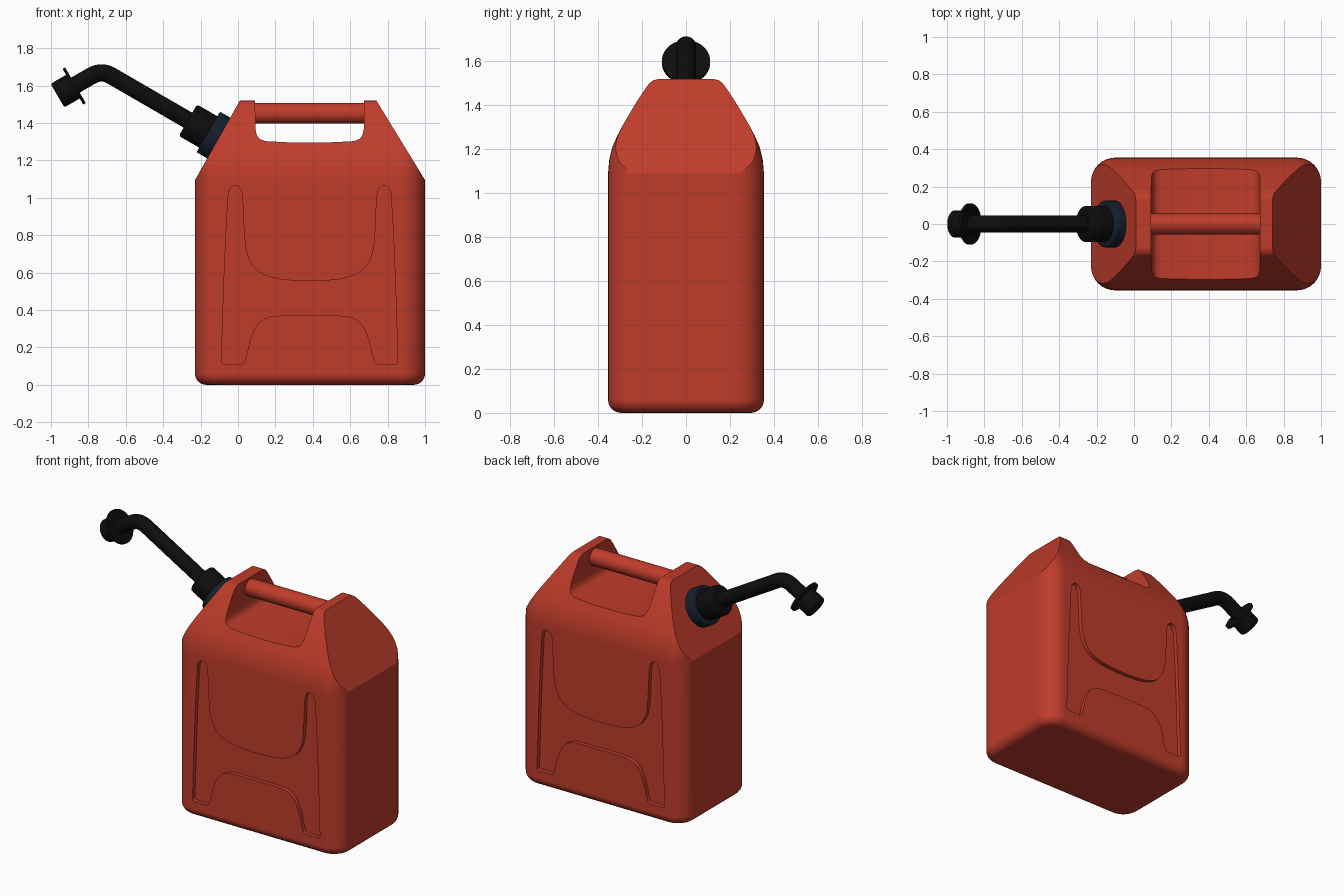
import bpy, bmesh, math
from mathutils import Vector

if "Cube" in bpy.data.objects:
    bpy.data.objects.remove(bpy.data.objects["Cube"])

CX, HX = 0.385, 0.615          # body centre and half length


def material(name, rgb):
    m = bpy.data.materials.new(name)
    m.diffuse_color = (*rgb, 1)
    m.use_nodes = True
    m.node_tree.nodes["Principled BSDF"].inputs["Base Color"].default_value = m.diffuse_color
    return m


red = material("red_plastic", (0.52, 0.045, 0.024))
black = material("black_plastic", (0.004, 0.004, 0.004))
navy = material("dark_blue_plastic", (0.008, 0.014, 0.028))


def finish(bm, name, mat):
    bmesh.ops.recalc_face_normals(bm, faces=bm.faces)
    me = bpy.data.meshes.new(name)
    bm.to_mesh(me)
    bm.free()
    ob = bpy.data.objects.new(name, me)
    bpy.context.collection.objects.link(ob)
    if mat:
        me.materials.append(mat)
    return ob


def activate(ob):
    bpy.ops.object.select_all(action='DESELECT')
    ob.select_set(True)
    bpy.context.view_layer.objects.active = ob


def smooth(ob, angle=32):
    activate(ob)
    bpy.ops.object.shade_smooth_by_angle(angle=math.radians(angle))


def loft(rings, name, mat):
    bm = bmesh.new()
    vs = [[bm.verts.new(p) for p in ring] for ring in rings]
    n = len(vs[0])
    for a, b in zip(vs, vs[1:]):
        for i in range(n):
            bm.faces.new((a[i], a[(i + 1) % n], b[(i + 1) % n], b[i]))
    bm.faces.new(vs[0])
    bm.faces.new(vs[-1])
    return finish(bm, name, mat)


def rounded_rect(hx, hy, r, z, steps=8):
    ring = []
    for q, (sx, sy) in enumerate(((1, 1), (-1, 1), (-1, -1), (1, -1))):
        for i in range(steps + 1):
            a = math.pi / 2 * (q + i / steps)
            ring.append((CX + sx * (hx - r) + r * math.cos(a),
                         sy * (hy - r) + r * math.sin(a), z))
    return ring


def prism(outline, y0, y1, name):
    return loft([[(x, y, z) for x, z in outline] for y in (y0, y1)], name, None)


def mirrored(half, cx=0.383):
    return half + [(2 * cx - x, z) for x, z in reversed(half)]


def chaikin(pts, rounds=2):
    for _ in range(rounds):
        out = []
        for (ax, az), (bx, bz) in zip(pts, pts[1:] + pts[:1]):
            out += [(0.75 * ax + 0.25 * bx, 0.75 * az + 0.25 * bz),
                    (0.25 * ax + 0.75 * bx, 0.25 * az + 0.75 * bz)]
        pts = out
    return pts


def cut(ob, cutter):
    m = ob.modifiers.new("cut", 'BOOLEAN')
    m.operation, m.solver, m.object = 'DIFFERENCE', 'EXACT', cutter
    activate(ob)
    bpy.ops.object.modifier_apply(modifier=m.name)
    bpy.data.objects.remove(cutter)


# Body: rounded base, straight walls, shoulders curving in
R, B = 0.13, 0.06
rings = []
for i in range(7):
    a = math.pi / 2 * i / 6
    inset = B * (1 - math.sin(a))
    rings.append(rounded_rect(HX - inset, 0.355 - inset, R - inset, B * (1 - math.cos(a))))
for hy, z in ((0.355, 1.09), (0.35, 1.15), (0.335, 1.212), (0.313, 1.262), (0.288, 1.31),
              (0.235, 1.4), (0.195, 1.462), (0.168, 1.5), (0.15, 1.514), (0.125, 1.52)):
    rings.append(rounded_rect(HX, hy, min(R, hy - 0.005), z))
body = loft(rings, "can_body", red)

# Sloping ends
bm = bmesh.new()
bm.from_mesh(body.data)
for co, no in (((-0.23, 0, 1.095), (-0.425, 0, 0.24)), ((1.0, 0, 1.095), (0.425, 0, 0.26))):
    res = bmesh.ops.bisect_plane(bm, geom=bm.verts[:] + bm.edges[:] + bm.faces[:], dist=1e-5,
                                 plane_co=co, plane_no=no, clear_outer=True)
    bmesh.ops.holes_fill(bm, edges=[e for e in bm.edges if e.is_boundary], sides=0)
bmesh.ops.recalc_face_normals(bm, faces=bm.faces)
bm.to_mesh(body.data)
bm.free()

# Handle opening
cut(body, prism(mirrored([(0.09, 1.7), (0.093, 1.37), (0.1, 1.335), (0.115, 1.315),
                          (0.145, 1.303), (0.3, 1.295)]), -0.6, 0.6, "opening_cutter"))

# H-shaped recess on both broad sides
lower = [(0.24, 0.371), (0.165, 0.366), (0.11, 0.335), (0.07, 0.265), (0.045, 0.155),
         (0.03, 0.11), (0.0, 0.11), (-0.06, 0.11), (-0.088, 0.112), (-0.088, 0.15)]
upper = [(-0.072, 0.65), (-0.055, 0.98), (-0.048, 1.05), (-0.015, 1.07), (0.018, 1.05),
         (0.026, 0.98), (0.033, 0.78), (0.05, 0.68), (0.1, 0.605), (0.2, 0.565), (0.33, 0.555)]
outline = chaikin(mirrored(lower + upper))
for s in (-1, 1):
    cut(body, prism(outline, s * 0.328, s * 0.5, "recess_cutter"))
smooth(body)
wn = body.modifiers.new("even_shading", 'WEIGHTED_NORMAL')
wn.keep_sharp = True


def rod(name, p0, p1, r, mat, bevel=0.0, sides=40):
    """Cylinder between two points, with optional rounded rims."""
    p0, p1 = Vector(p0), Vector(p1)
    bm = bmesh.new()
    bmesh.ops.create_cone(bm, cap_ends=True, segments=sides, radius1=r, radius2=r,
                          depth=(p1 - p0).length)
    if bevel:
        rims = [e for e in bm.edges if abs(e.verts[0].co.z - e.verts[1].co.z) < 1e-6]
        bmesh.ops.bevel(bm, geom=rims, offset=bevel, segments=3, profile=0.5, affect='EDGES')
    rot = (p1 - p0).to_track_quat('Z', 'Y').to_matrix().to_4x4()
    bmesh.ops.transform(bm, matrix=rot, verts=bm.verts)
    bmesh.ops.translate(bm, vec=(p0 + p1) / 2, verts=bm.verts)
    ob = finish(bm, name, mat)
    smooth(ob)
    return ob


rod("grip_bar", (0.08, 0, 1.452), (0.68, 0, 1.452), 0.056, red)

# Spout, square to the left slope
root, up = Vector((-0.103, 0, 1.32)), Vector((-0.866, 0, 0.5))
bend, down = Vector((-0.73, 0, 1.683)), Vector((-0.866, 0, -0.5))
rod("spout_collar", root - up * 0.02, root + up * 0.065, 0.125, navy, 0.008)
rod("spout_cap", root + up * 0.05, root + up * 0.19, 0.097, black, 0.014)

# Bent pipe swept along a rounded corner
a, b = bend - up * 0.06, bend + down * 0.06
path = [root + up * 0.15]
path += [a.lerp(bend, t / 8).lerp(bend.lerp(b, t / 8), t / 8) for t in range(9)]
path.append(bend + down * 0.2)
rings = []
for i, p in enumerate(path):
    d = (path[min(i + 1, len(path) - 1)] - path[max(i - 1, 0)]).normalized()
    side = Vector((0, 1, 0))
    nrm = d.cross(side)
    rings.append([p + 0.046 * (side * math.cos(k * math.tau / 32) + nrm * math.sin(k * math.tau / 32))
                  for k in range(32)])
smooth(loft(rings, "spout_pipe", black))

disc = Vector((-0.876, 0, 1.598))
rod("nozzle_flange", disc - down * 0.008, disc + down * 0.008, 0.11, black)
rod("nozzle_tip", disc, disc + down * 0.103, 0.073, black, 0.01)
